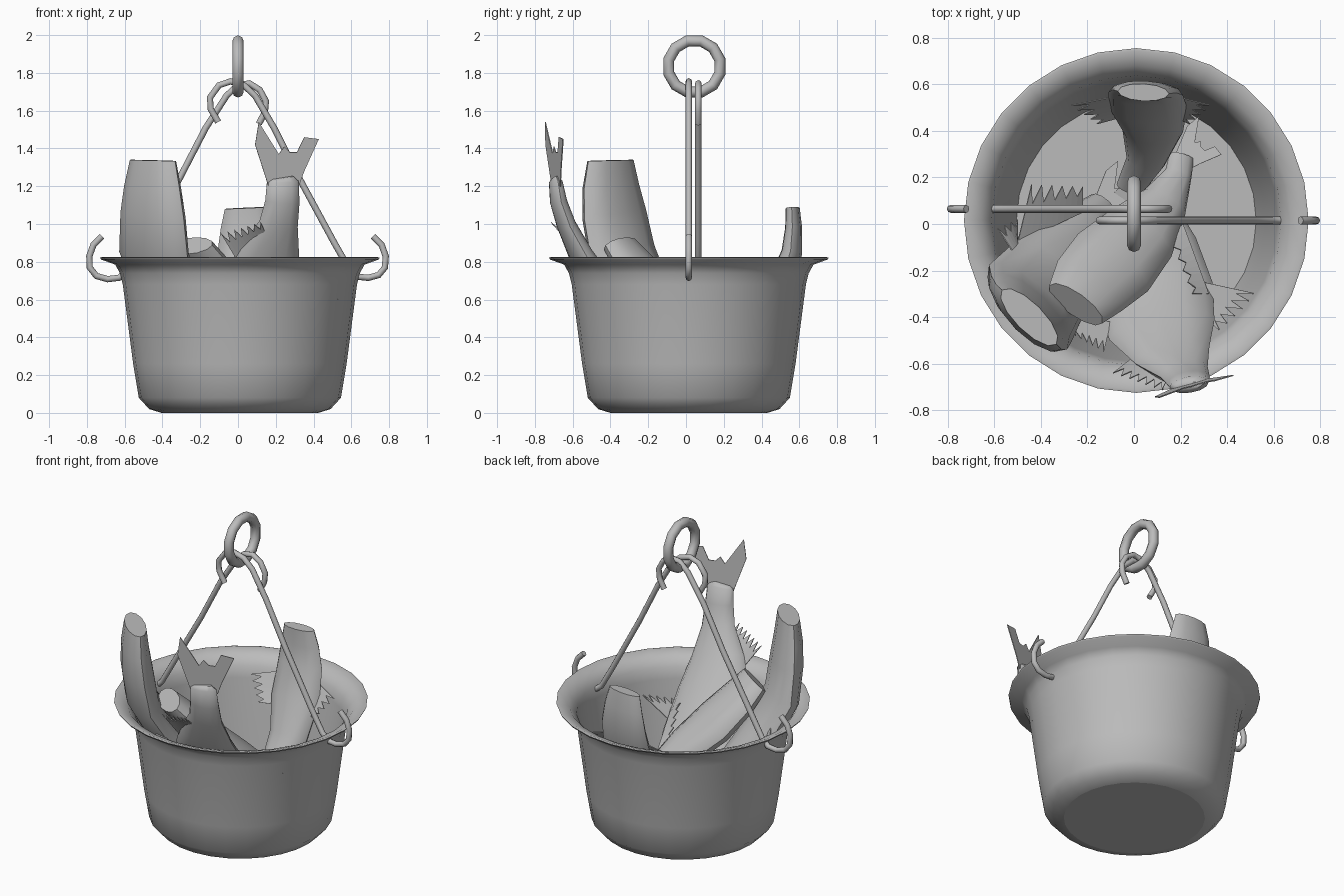
import bpy, bmesh, math
from mathutils import Vector as V

if "Cube" in bpy.data.objects:
    bpy.data.objects.remove(bpy.data.objects["Cube"])

grey = bpy.data.materials.new("plain grey")
grey.diffuse_color = (0.5, 0.5, 0.5, 1)
grey.use_nodes = True
grey.node_tree.nodes["Principled BSDF"].inputs["Base Color"].default_value = grey.diffuse_color


def finish(name, bm, smooth=40):
    bmesh.ops.recalc_face_normals(bm, faces=bm.faces)
    me = bpy.data.meshes.new(name)
    bm.to_mesh(me)
    bm.free()
    ob = bpy.data.objects.new(name, me)
    bpy.context.collection.objects.link(ob)
    me.materials.append(grey)
    if smooth:
        bpy.ops.object.select_all(action='DESELECT')
        ob.select_set(True)
        bpy.context.view_layer.objects.active = ob
        bpy.ops.object.shade_smooth_by_angle(angle=math.radians(smooth))
    return ob


def skin(bm, rings, caps=True, loop=False):
    """Bridge rings of points into a tube."""
    rs = [[bm.verts.new(p) for p in r] for r in rings]
    n = len(rs[0])
    pairs = list(zip(rs, rs[1:])) + ([(rs[-1], rs[0])] if loop else [])
    for a, b in pairs:
        for i in range(n):
            j = (i + 1) % n
            bm.faces.new((a[i], a[j], b[j], b[i]))
    if caps and not loop:
        bm.faces.new(rs[0])
        bm.faces.new(rs[-1])


def ellipse(c, w, t, n):
    return [c + w * math.cos(2 * math.pi * i / n) + t * math.sin(2 * math.pi * i / n)
            for i in range(n)]


def tangents(pts):
    m = len(pts) - 1
    return [(pts[min(i + 1, m)] - pts[max(i - 1, 0)]).normalized() for i in range(m + 1)]


# Bucket: one lathed wall, outside up to the lip and inside down to the floor
profile = [(.415, 0), (.48, .02), (.535, .08), (.565, .26), (.62, .68),
           (.635, .74), (.66, .785), (.735, .812), (.74, .822), (.728, .825),
           (.665, .80), (.622, .75), (.607, .68), (.553, .28), (.515, .07)]
bm = bmesh.new()
skin(bm, [ellipse(V((.01, .015, z)), V((r, 0, 0)), V((0, r, 0)), 28) for r, z in profile])
bucket = finish("bucket", bm, 50)
for p in bucket.data.polygons:          # flat base and floor discs
    if len(p.vertices) > 4:
        p.use_smooth = False

# Hanging ring
bm = bmesh.new()
rings = []
for i in range(12):
    a = 2 * math.pi * (i + .5) / 12
    d = V((0, math.cos(a), math.sin(a)))
    rings.append(ellipse(V((0, .044, 1.834)) + d * .140, V((.03, 0, 0)), d * .03, 8))
skin(bm, rings, loop=True)
finish("hanging_ring", bm, 60)


# Two bent rods, each hooked through the wall and over the ring
def rod(name, y, path, r=.017):
    pts = [V((x, y, z)) for x, z in path]
    bm = bmesh.new()
    side = V((0, r, 0))
    skin(bm, [ellipse(p, side, t.cross(side), 8) for p, t in zip(pts, tangents(pts))])
    finish(name, bm, 60)


rod("left_rod", .065, [(-.72, .935), (-.765, .89), (-.787, .83), (-.785, .77), (-.75, .725),
                       (-.69, .708), (-.63, .715), (-.585, .76), (-.5, .91), (-.31, 1.24),
                       (-.17, 1.51), (-.06, 1.68), (0, 1.735), (.06, 1.745), (.115, 1.71),
                       (.148, 1.65), (.142, 1.59), (.11, 1.53)])
rod("right_rod", .015, [(.715, .935), (.76, .89), (.782, .83), (.778, .77), (.745, .73),
                        (.69, .715), (.64, .72), (.59, .76), (.51, .90), (.32, 1.25),
                        (.19, 1.51), (.09, 1.68), (.03, 1.735), (-.04, 1.755), (-.10, 1.735),
                        (-.148, 1.67), (-.145, 1.61), (-.105, 1.54)])

# Forked tail outline: across, along
TAIL = [(-.07, -.04), (-.15, .2), (-.13, .32), (-.02, .15), (.01, .19), (.04, .16),
        (.08, .16), (.12, .24), (.2, .23), (.12, .06), (.09, -.02)]


def thin(ob):
    mod = ob.modifiers.new("thin", 'SOLIDIFY')
    mod.thickness, mod.offset = .005, 0


def tail(name, base, across, along, s):
    w, a = V(across).normalized(), V(along).normalized()
    bm = bmesh.new()
    bm.faces.new([bm.verts.new(V(base) + w * u * s + a * v * s) for u, v in TAIL])
    bmesh.ops.triangulate(bm, faces=bm.faces)
    thin(finish(name, bm, 0))


def fin(name, a, b, c, d, teeth=5):
    """Ragged fin: root a to b, outer edge c to d."""
    a, b, c, d = V(a), V(b), V(c), V(d)
    bm = bmesh.new()
    n = teeth * 2
    row = []
    for i in range(n + 1):
        r, o = a.lerp(b, i / n), c.lerp(d, i / n)
        row.append((bm.verts.new(r), bm.verts.new(o.lerp(r, .35) if i % 2 else o)))
    for (r0, o0), (r1, o1) in zip(row, row[1:]):
        bm.faces.new((r0, r1, o1, o0))
    thin(finish(name, bm, 0))


# Headless fish bodies: stations are (x, y, z, half width, half thickness)
def fish(name, across, stations):
    pts = [V(s[:3]) for s in stations]
    bm = bmesh.new()
    rings = []
    for p, t, s in zip(pts, tangents(pts), stations):
        w = V(across)
        w = (w - t * w.dot(t)).normalized()
        rings.append(ellipse(p, w * s[3], t.cross(w) * s[4], 12))
    skin(bm, rings)
    finish(name, bm, 50)


fish("left_fish", (.7, -.7, 0), [
    (-.45, -.40, 1.337, .165, .06), (-.452, -.398, 1.2, .20, .078), (-.45, -.38, 1.05, .228, .09),
    (-.445, -.34, .85, .243, .092), (-.36, -.22, .6, .21, .10), (-.24, -.06, .38, .15, .09),
    (-.13, .08, .2, .07, .04)])
tail("left_fish_tail", (-.13, .08, .2), (.7, -.7, 0), (.6, .7, -.35), .6)
fin("left_fish_back_fin", (-.5, -.08, .6), (-.22, .05, .45), (-.44, .17, .62), (-.22, .16, .5))
fin("left_fish_side_fin", (-.5, -.15, .75), (-.5, -.05, .6), (-.585, -.02, .7), (-.5, .02, .6), 3)
fin("left_fish_belly_fin", (-.3, -.40, .7), (-.1, -.42, .62), (-.25, -.48, .7), (-.13, -.55, .68))

fish("front_fish", (1, .15, 0), [
    (.235, -.695, 1.245, .06, .015), (.237, -.69, 1.225, .085, .035), (.235, -.675, 1.12, .092, .045),
    (.215, -.635, 1.0, .105, .05), (.165, -.562, .85, .165, .06), (.12, -.455, .66, .23, .085),
    (.09, -.29, .45, .25, .10), (.05, -.10, .27, .22, .10), (.02, .04, .15, .17, .06)])
tail("front_fish_tail", (.235, -.69, 1.22), (1, .28, 0), (0, -.06, 1), 1)
fin("front_fish_left_fin", (0, -.57, .8), (.16, -.63, .92), (-.09, -.64, .95), (.12, -.715, 1.01), 6)
fin("front_fish_right_fin", (.28, -.38, .5), (.30, -.25, .52), (.37, -.46, .55), (.53, -.30, .605))
fin("front_fish_back_fin", (.21, .0, .42), (.32, -.3, .55), (.15, -.05, .48), (.25, -.3, .62))

fish("middle_fish", (.7, -.6, .1), [
    (-.25, -.345, .885, .14, .065), (-.19, -.265, .78, .175, .08), (-.09, -.165, .64, .195, .09),
    (.03, -.04, .50, .165, .085), (.13, .09, .38, .105, .06), (.19, .21, .29, .06, .04),
    (.205, .29, .24, .055, .025)])
tail("middle_fish_tail", (.215, .28, .24), (.7, -.7, .1), (.65, .75, -.1), .55)

fish("back_fish", (1, -.05, 0), [
    (.04, .565, 1.085, .11, .037), (.045, .57, .98, .137, .045), (.05, .56, .85, .16, .055),
    (.06, .50, .66, .17, .075), (.08, .40, .46, .13, .07), (.05, .27, .28, .085, .05),
    (-.02, .15, .18, .06, .03)])
tail("back_fish_tail", (-.02, .15, .18), (1, -.3, 0), (-.4, -.9, -.2), .5)
for s, label in ((-1, "left"), (1, "right")):
    fin("back_fish_%s_fin" % label, (.05 + s * .12, .55, .78), (.06 + s * .11, .46, .6),
        (.03 + s * .30, .51, .72), (.04 + s * .20, .43, .6), 4)
